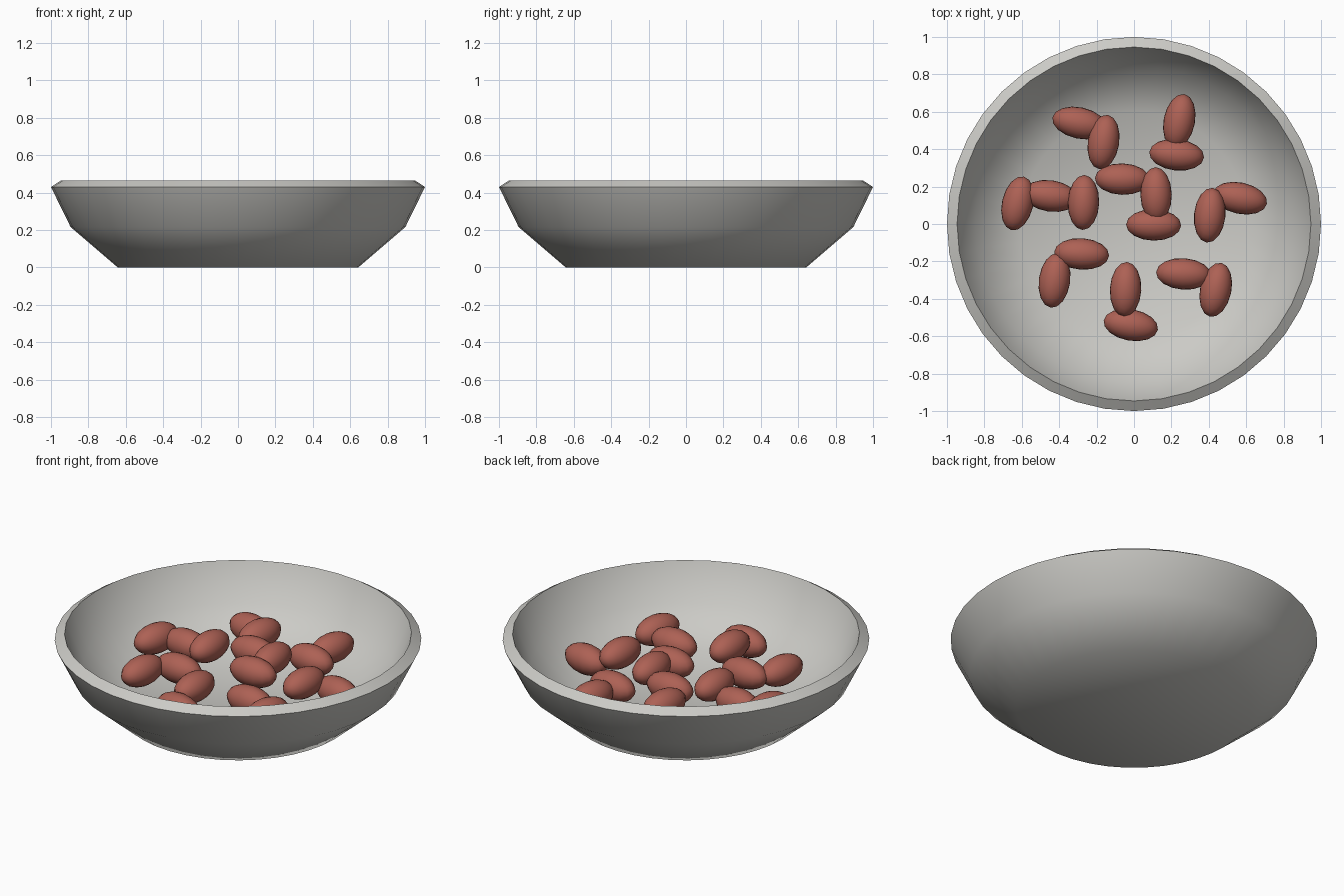
import bpy, bmesh, math
from mathutils import Matrix

cube = bpy.data.objects.get("Cube")
if cube:
    bpy.data.objects.remove(cube, do_unlink=True)


def make_material(name, rgb):
    mat = bpy.data.materials.new(name)
    mat.use_nodes = True
    colour = (*rgb, 1)
    mat.diffuse_color = colour
    mat.node_tree.nodes["Principled BSDF"].inputs["Base Color"].default_value = colour
    return mat


def add_object(name, bm, mat):
    mesh = bpy.data.meshes.new(name)
    bm.to_mesh(mesh)
    bm.free()
    mesh.materials.append(mat)
    obj = bpy.data.objects.new(name, mesh)
    bpy.context.collection.objects.link(obj)
    return obj


def shade_smooth(obj, degrees):
    bpy.ops.object.select_all(action='DESELECT')
    obj.select_set(True)
    bpy.context.view_layer.objects.active = obj
    bpy.ops.object.shade_smooth_by_angle(angle=math.radians(degrees))


grey = make_material("warm grey ceramic", (0.6, 0.595, 0.565))
brown = make_material("reddish brown", (0.42, 0.12, 0.09))

# Bowl: closed shell lathed from outer wall, rim, inner wall and floor
SIDES = 40
profile = [(0.643, 0), (0.895, 0.216), (1.0, 0.43),
           (0.946, 0.465), (0.85, 0.25), (0.605, 0.085)]
bm = bmesh.new()
rings = []
for radius, z in profile:
    rings.append([bm.verts.new((radius * math.cos(math.tau * i / SIDES),
                                radius * math.sin(math.tau * i / SIDES), z))
                  for i in range(SIDES)])
for low, high in zip(rings, rings[1:]):
    for i in range(SIDES):
        j = (i + 1) % SIDES
        bm.faces.new((low[i], low[j], high[j], high[i]))
base = bm.faces.new(rings[0][::-1])
floor = bm.faces.new(rings[-1])
bmesh.ops.recalc_face_normals(bm, faces=bm.faces[:])
bmesh.ops.poke(bm, faces=[base, floor])
shade_smooth(add_object("bowl", bm, grey), 60)

# Beans: position and turn of each, heaped a little higher in the middle
crosswise = [(-0.292, 0.54, -12), (-0.447, 0.15, -8), (-0.062, 0.24, -2),
             (0.105, -0.005, -1), (0.228, 0.37, -6), (0.567, 0.138, -12),
             (-0.28, -0.16, -4), (-0.017, -0.54, -10), (0.265, -0.267, -4)]
lengthwise = [(-0.163, 0.438, 81), (-0.622, 0.11, 77), (-0.27, 0.115, 88),
              (0.118, 0.157, 91), (0.242, 0.55, 79), (0.405, 0.047, 84),
              (-0.425, -0.302, 82), (-0.045, -0.35, 87), (0.437, -0.352, 78)]


def add_beans(name, layout, top, slope):
    for n, (x, y, turn) in enumerate(layout, 1):
        z = top - slope * math.hypot(x, y)
        place = (Matrix.Translation((x, y, z))
                 @ Matrix.Rotation(math.radians(turn), 4, 'Z')
                 @ Matrix.Diagonal((0.147, 0.084, 0.084, 1)))
        bean = bmesh.new()
        bmesh.ops.create_uvsphere(bean, u_segments=16, v_segments=12,
                                  radius=1, matrix=place)
        shade_smooth(add_object(f"{name}_{n}", bean, brown), 60)


add_beans("crosswise_bean", crosswise, 0.275, 0.11)
add_beans("lengthwise_bean", lengthwise, 0.31, 0.13)
